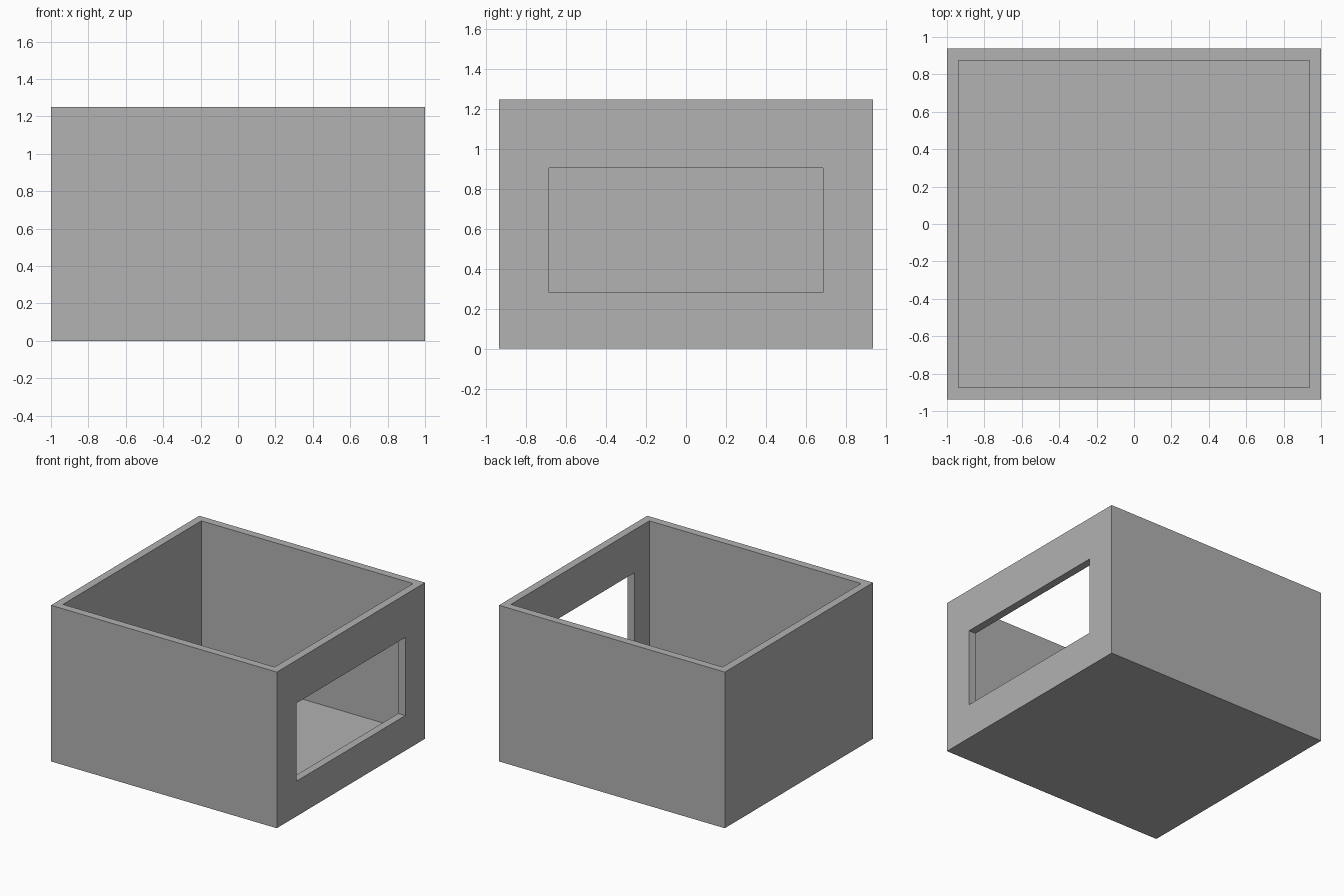
import bpy
from mathutils import Vector

cube = bpy.data.objects.get("Cube")
if cube:
    bpy.data.objects.remove(cube, do_unlink=True)

WIDTH, DEPTH, HEIGHT = 2.0, 1.875, 1.25
WALL = 0.0625
WINDOW_HALF, WINDOW_LOW, WINDOW_HIGH = 0.6875, 0.28125, 0.90625

grey = bpy.data.materials.new("plain grey")
grey.use_nodes = True
colour = (0.445, 0.445, 0.445, 1)
grey.diffuse_color = colour
grey.node_tree.nodes["Principled BSDF"].inputs["Base Color"].default_value = colour


def box(name, low, high):
    """Box between two opposite corners."""
    low, high = Vector(low), Vector(high)
    bpy.ops.mesh.primitive_cube_add(size=1)
    obj = bpy.context.object
    obj.name = name
    for v in obj.data.vertices:
        v.co = (low + high) / 2 + v.co * (high - low)
    obj.data.materials.append(grey)
    return obj


def cut(target, cutter):
    """Subtract the cutter, then discard it."""
    cutter.hide_render = True
    mod = target.modifiers.new(cutter.name, 'BOOLEAN')
    mod.operation = 'DIFFERENCE'
    mod.solver = 'EXACT'
    mod.object = cutter
    bpy.context.view_layer.objects.active = target
    bpy.ops.object.modifier_apply(modifier=mod.name)
    bpy.data.objects.remove(cutter, do_unlink=True)


# Open-topped box: outer block, hollowed above the floor
x, y = WIDTH / 2, DEPTH / 2
shell = box("open_box", (-x, -y, 0), (x, y, HEIGHT))
cut(shell, box("hollow", (WALL - x, WALL - y, WALL), (x - WALL, y - WALL, HEIGHT + 1)))

# Window opening through the +x wall
cut(shell, box("window", (x - 0.5, -WINDOW_HALF, WINDOW_LOW),
               (x + 0.5, WINDOW_HALF, WINDOW_HIGH)))
